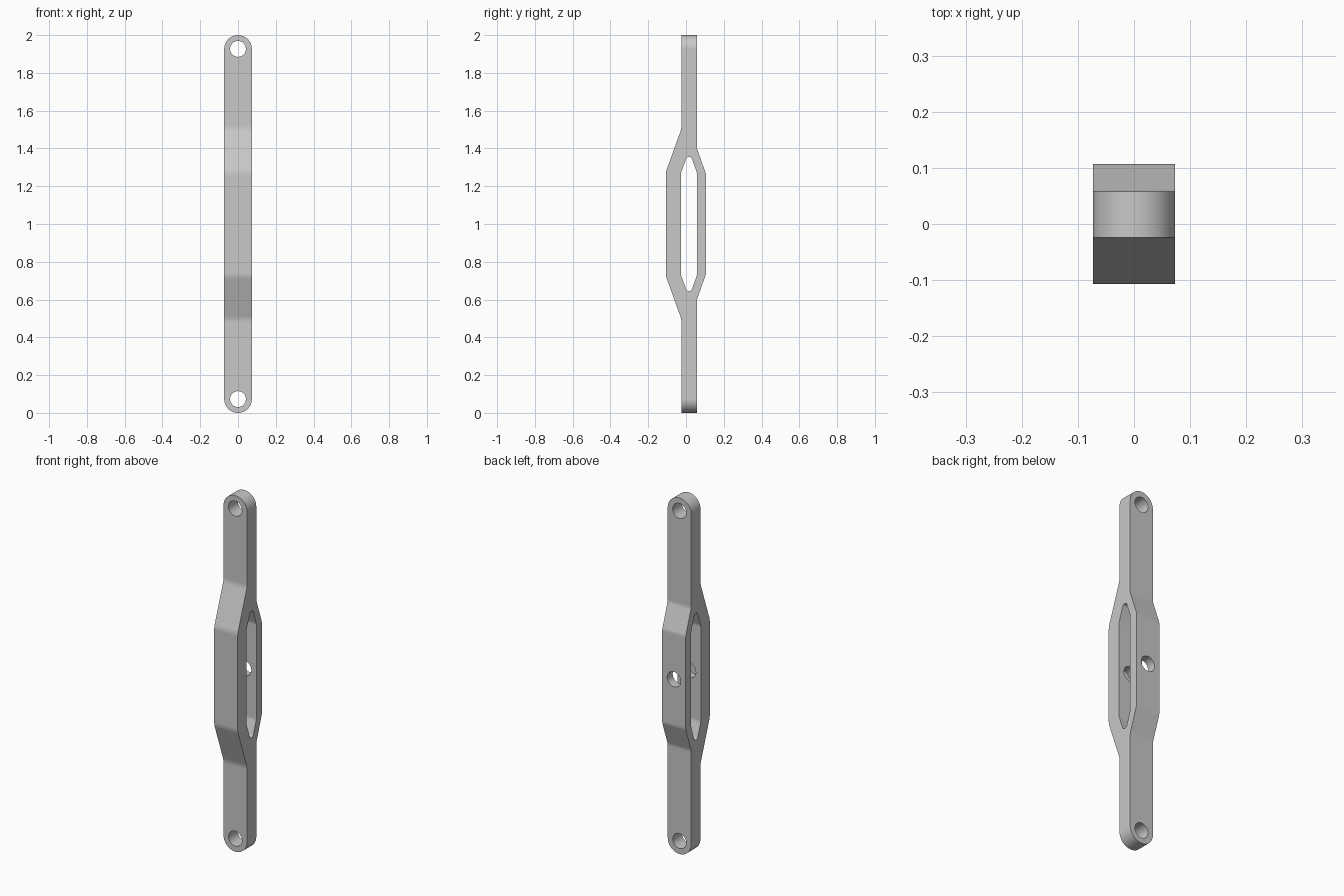
import bpy
import bmesh
import math
from mathutils import Vector

cube = bpy.data.objects.get("Cube")
if cube:
    bpy.data.objects.remove(cube, do_unlink=True)

grey = bpy.data.materials.new("satin_grey")
grey.use_nodes = True
grey.diffuse_color = (0.58, 0.58, 0.58, 1)
grey.node_tree.nodes["Principled BSDF"].inputs["Base Color"].default_value = (0.58, 0.58, 0.58, 1)

HALF_W = 0.073      # half width, also the radius of the rounded ends
HOLE_R = 0.042


def fillet(corners, steps=8):
    """Round each (u, v, radius) corner of a closed outline with an arc."""
    out = []
    for i, (u, v, r) in enumerate(corners):
        p = Vector((u, v))
        if r == 0:
            out.append(p)
            continue
        a = (Vector(corners[i - 1][:2]) - p).normalized()
        b = (Vector(corners[(i + 1) % len(corners)][:2]) - p).normalized()
        half = a.angle(b) / 2
        centre = p + (a + b).normalized() * (r / math.sin(half))
        start = p + a * (r / math.tan(half)) - centre
        end = p + b * (r / math.tan(half)) - centre
        sweep = start.angle(end)
        for k in range(steps + 1):
            t = k / steps
            w0 = math.sin((1 - t) * sweep) / math.sin(sweep)
            w1 = math.sin(t * sweep) / math.sin(sweep)
            out.append(centre + start * w0 + end * w1)
    return out


def prism(name, outline, place, depth):
    """Extrude a closed outline; place maps (u, v) to a 3D start point."""
    bm = bmesh.new()
    face = bm.faces.new([bm.verts.new(place(p)) for p in outline])
    new = bmesh.ops.extrude_face_region(bm, geom=[face])["geom"]
    bmesh.ops.translate(bm, vec=depth, verts=[g for g in new if isinstance(g, bmesh.types.BMVert)])
    bmesh.ops.recalc_face_normals(bm, faces=bm.faces)
    mesh = bpy.data.meshes.new(name)
    bm.to_mesh(mesh)
    bm.free()
    mesh.materials.append(grey)
    obj = bpy.data.objects.new(name, mesh)
    bpy.context.collection.objects.link(obj)
    return obj


def side_prism(name, outline, half):
    return prism(name, outline, lambda p: (-half, p.x, p.y), (2 * half, 0, 0))


def drill(name, z, y0, y1):
    circle = [Vector((math.cos(a), math.sin(a))) * HOLE_R
              for a in (math.tau * k / 48 for k in range(48))]
    return prism(name, circle, lambda p: (p.x, y0, z + p.y), (0, y1 - y0, 0))


def mirror_z(points):
    return points + [(y, 2 - z, r) for y, z, r in reversed(points)]


def combine(target, tool, operation):
    mod = target.modifiers.new(tool.name, "BOOLEAN")
    mod.operation = operation
    mod.object = tool
    mod.solver = "EXACT"
    bpy.context.view_layer.objects.active = target
    bpy.ops.object.modifier_apply(modifier=mod.name)
    bpy.data.objects.remove(tool, do_unlink=True)


# Side outline: bar that swells into two walls around the middle
front = mirror_z([(-0.024, 2.1, 0), (-0.024, 1.505, 0.1), (-0.107, 1.275, 0.1)])
back = mirror_z([(0.058, 2.1, 0), (0.058, 1.4, 0.06), (0.107, 1.262, 0.06)])
link = side_prism("link_bar", fillet(front + back[::-1]), 0.1)

# Rounded ends
cap = [Vector((math.cos(a), math.sin(a))) * HALF_W
       for a in (math.pi * k / 32 for k in range(33))]
low, high = Vector((0, HALF_W)), Vector((0, 2 - HALF_W))
stadium = [high + p for p in cap] + [low - p for p in cap]
combine(link, prism("end_shape", stadium, lambda p: (p.x, -0.2, p.y), (0, 0.4, 0)), "INTERSECT")

# Long slot with pointed, rounded tips
slot = [(-0.027, 1.27, 0.05), (0.016, 1.388, 0.0165), (0.058, 1.27, 0.05)]
slot += [(y, 2 - z, r) for y, z, r in reversed(slot)]
combine(link, side_prism("slot_cutter", fillet(slot), 0.2), "DIFFERENCE")

# End holes, centre hole in the back wall, blind hole in the front wall
for z in (HALF_W, 2 - HALF_W):
    combine(link, drill("end_hole", z, -0.2, 0.2), "DIFFERENCE")
combine(link, drill("centre_hole", 1, -0.08, 0.2), "DIFFERENCE")

# Smooth shading with crisp edges
bpy.ops.object.select_all(action="DESELECT")
link.select_set(True)
bpy.context.view_layer.objects.active = link
bpy.ops.object.shade_smooth_by_angle(angle=math.radians(30))
weighted = link.modifiers.new("even_shading", "WEIGHTED_NORMAL")
weighted.keep_sharp = True
